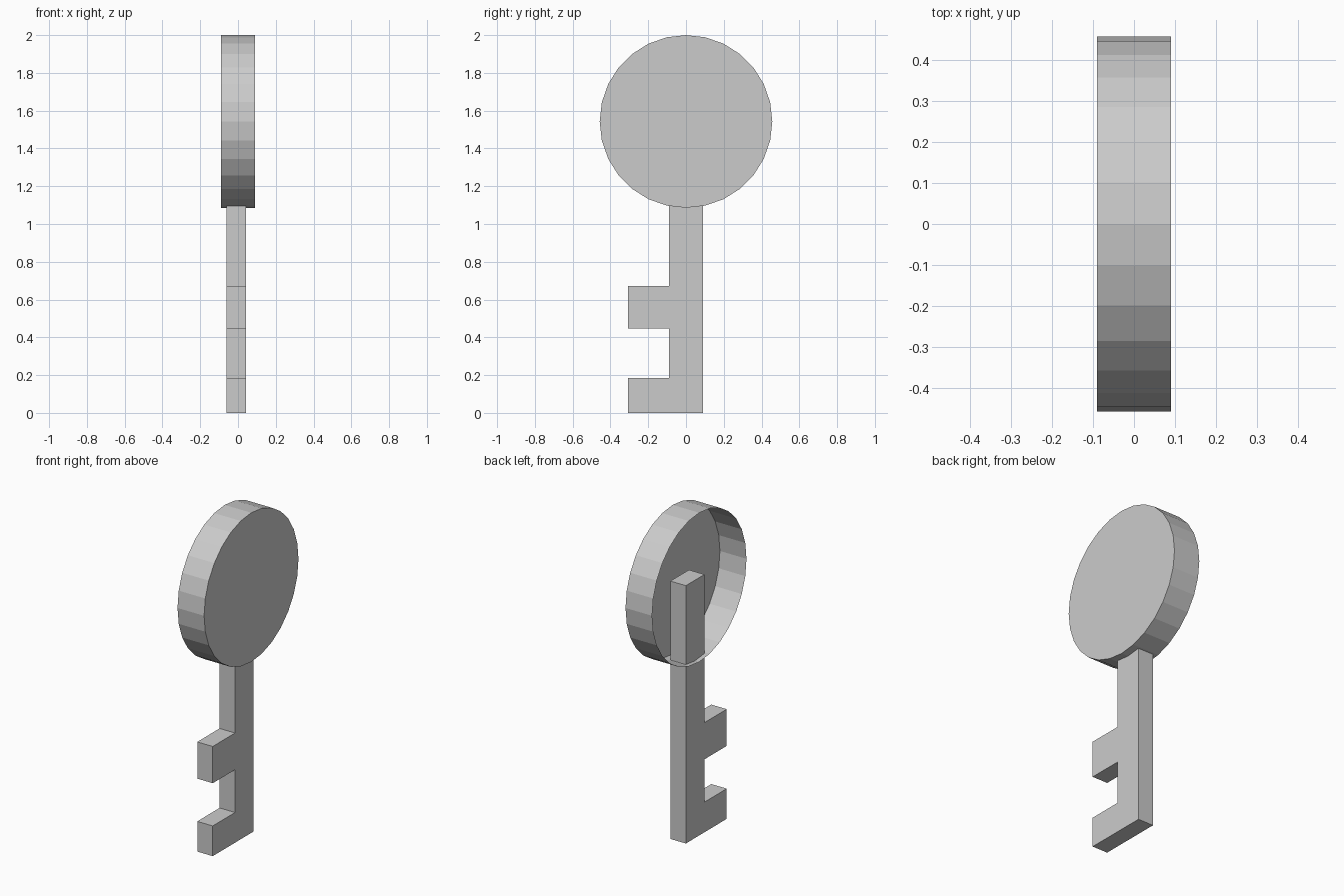
import bpy
import bmesh
import math
from mathutils import Vector

cube = bpy.data.objects.get("Cube")
if cube:
    bpy.data.objects.remove(cube, do_unlink=True)

GREY = (0.6, 0.6, 0.6, 1)
metal = bpy.data.materials.new("plain_grey")
metal.use_nodes = True
metal.diffuse_color = GREY
metal.node_tree.nodes["Principled BSDF"].inputs["Base Color"].default_value = GREY


def extrude_profile(name, profile, x_from, x_to, keep_start):
    """Extrude a (y, z) outline along x; the end is always capped."""
    bm = bmesh.new()
    start = bm.faces.new([bm.verts.new((x_from, y, z)) for y, z in profile])
    result = bmesh.ops.extrude_face_region(bm, geom=[start], use_keep_orig=True)
    moved = [v for v in result["geom"] if isinstance(v, bmesh.types.BMVert)]
    bmesh.ops.translate(bm, verts=moved, vec=Vector((x_to - x_from, 0, 0)))
    if not keep_start:
        bmesh.ops.delete(bm, geom=[start], context="FACES_ONLY")
    bmesh.ops.recalc_face_normals(bm, faces=bm.faces)
    # An open shell can be oriented inward: the end cap must face +x
    cap = max(bm.faces, key=lambda f: f.calc_center_median().x)
    cap.normal_update()
    if cap.normal.x < 0:
        bmesh.ops.reverse_faces(bm, faces=bm.faces)
    mesh = bpy.data.meshes.new(name)
    bm.to_mesh(mesh)
    bm.free()
    mesh.materials.append(metal)
    obj = bpy.data.objects.new(name, mesh)
    bpy.context.collection.objects.link(obj)
    return obj


# Round handle: a shallow dish, closed on the +x side and open on the -x side
RADIUS, SIDES = 0.457, 28
angles = [2 * math.pi * i / SIDES for i in range(SIDES)]
circle = [(RADIUS * math.cos(a), 2 - RADIUS + RADIUS * math.sin(a)) for a in angles]
extrude_profile("key_handle", circle, -0.09, 0.09, keep_start=False)

# Shaft with two teeth towards the front, its top reaching inside the handle
HALF, TIP, TOP = 0.09, -0.306, 1.58
outline = [(HALF, 0), (HALF, TOP), (-HALF, TOP)]
for low, high in ((0.447, 0.672), (0, 0.185)):
    outline += [(-HALF, high), (TIP, high), (TIP, low)]
    if low > 0:
        outline.append((-HALF, low))
extrude_profile("key_shaft", outline, -0.062, 0.043, keep_start=True)
